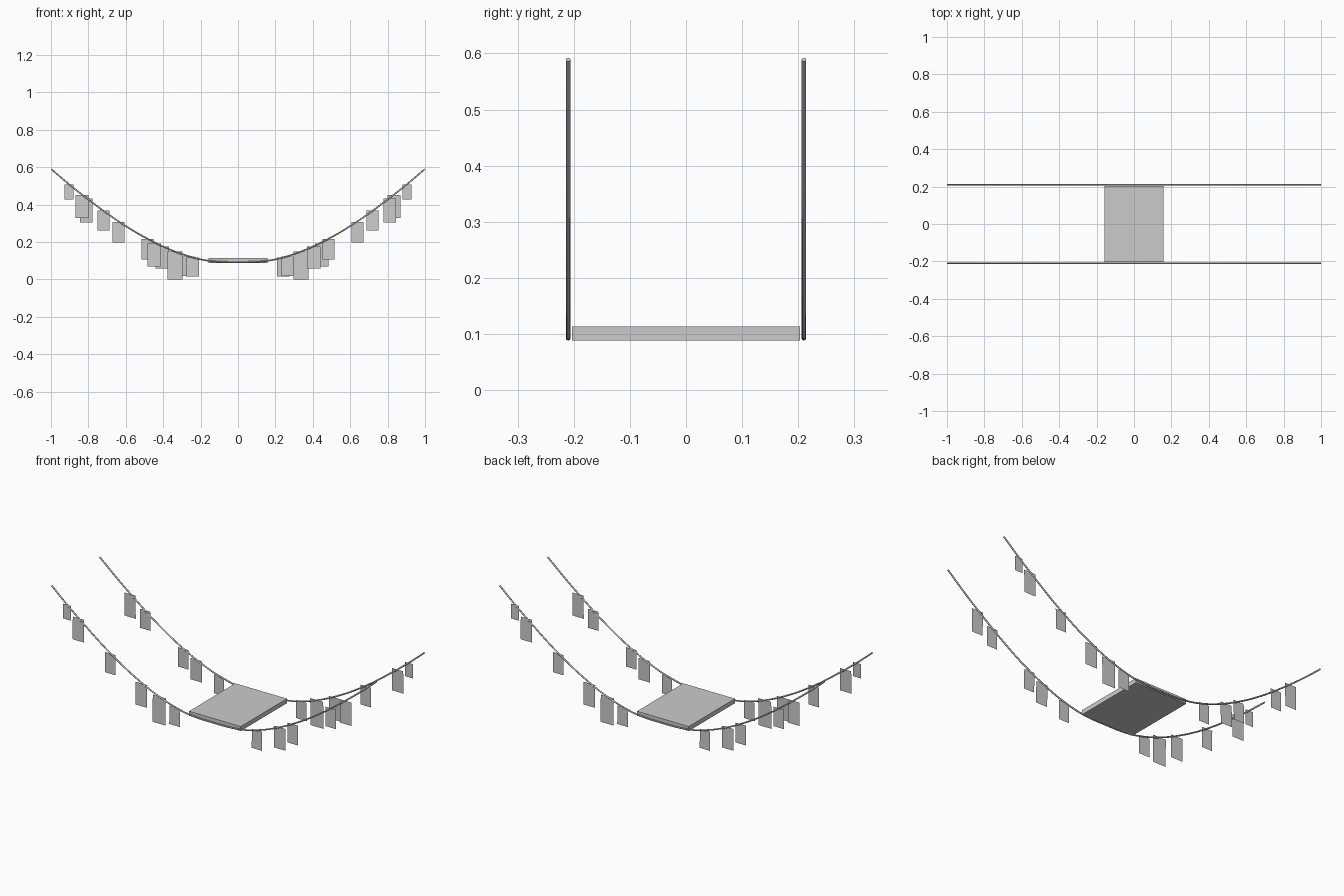
import bpy, bmesh, math
from mathutils import Matrix

if "Cube" in bpy.data.objects:
    bpy.data.objects.remove(bpy.data.objects["Cube"])

# half of the sagging rope line (x, z), mirrored for the other half
HALF = [(0, .0925), (.16, .1), (.25, .12), (.335, .148), (.48, .215),
        (.635, .308), (.81, .435), (.905, .51), (.998, .589)]
ROPE_Y = .21

# flags on the front rope: centre x, width, top z, bottom z
FLAGS = [(-.904, .048, .508, .427), (-.834, .07, .452, .327),
         (-.638, .064, .308, .197), (-.447, .072, .193, .068),
         (-.337, .08, .15, 0), (-.242, .065, .117, .015),
         (.264, .063, .123, .018), (.405, .07, .177, .057),
         (.484, .064, .216, .107), (.718, .064, .367, .26),
         (.811, .068, .432, .303)]


def rope(name, y):
    cu = bpy.data.curves.new(name, 'CURVE')
    cu.dimensions = '3D'
    cu.bevel_depth = .0042
    cu.bevel_resolution = 2
    cu.use_fill_caps = True
    cu.resolution_u = 6
    pts = [(-x, z) for x, z in reversed(HALF[1:])] + HALF
    sp = cu.splines.new('BEZIER')
    sp.bezier_points.add(len(pts) - 1)
    for bp, (x, z) in zip(sp.bezier_points, pts):
        bp.co = (x, y, z)
        bp.handle_left_type = bp.handle_right_type = 'AUTO'
    ob = bpy.data.objects.new(name, cu)
    bpy.context.collection.objects.link(ob)


def flags(name, turn):
    # thin cloth rectangles, turned half round for the back rope
    bm = bmesh.new()
    for x, w, top, bottom in FLAGS:
        bm.faces.new([bm.verts.new(p) for p in (
            (x - w / 2, -ROPE_Y - .002, bottom), (x + w / 2, -ROPE_Y - .002, bottom),
            (x + w / 2, -ROPE_Y, top), (x - w / 2, -ROPE_Y, top))])
    bm.transform(Matrix.Rotation(turn, 4, 'Z'))
    me = bpy.data.meshes.new(name)
    bm.to_mesh(me)
    bm.free()
    bpy.context.collection.objects.link(bpy.data.objects.new(name, me))


# ropes with their flags
for side, y, turn in (("front", -ROPE_Y, 0), ("back", ROPE_Y, math.pi)):
    rope(side + "_rope", y)
    flags(side + "_flags", turn)

# wooden board slung between the ropes
bpy.ops.mesh.primitive_cube_add(size=1, location=(0, 0, .1005))
board = bpy.context.object
board.name = "board"
board.scale = (.318, .406, .025)
